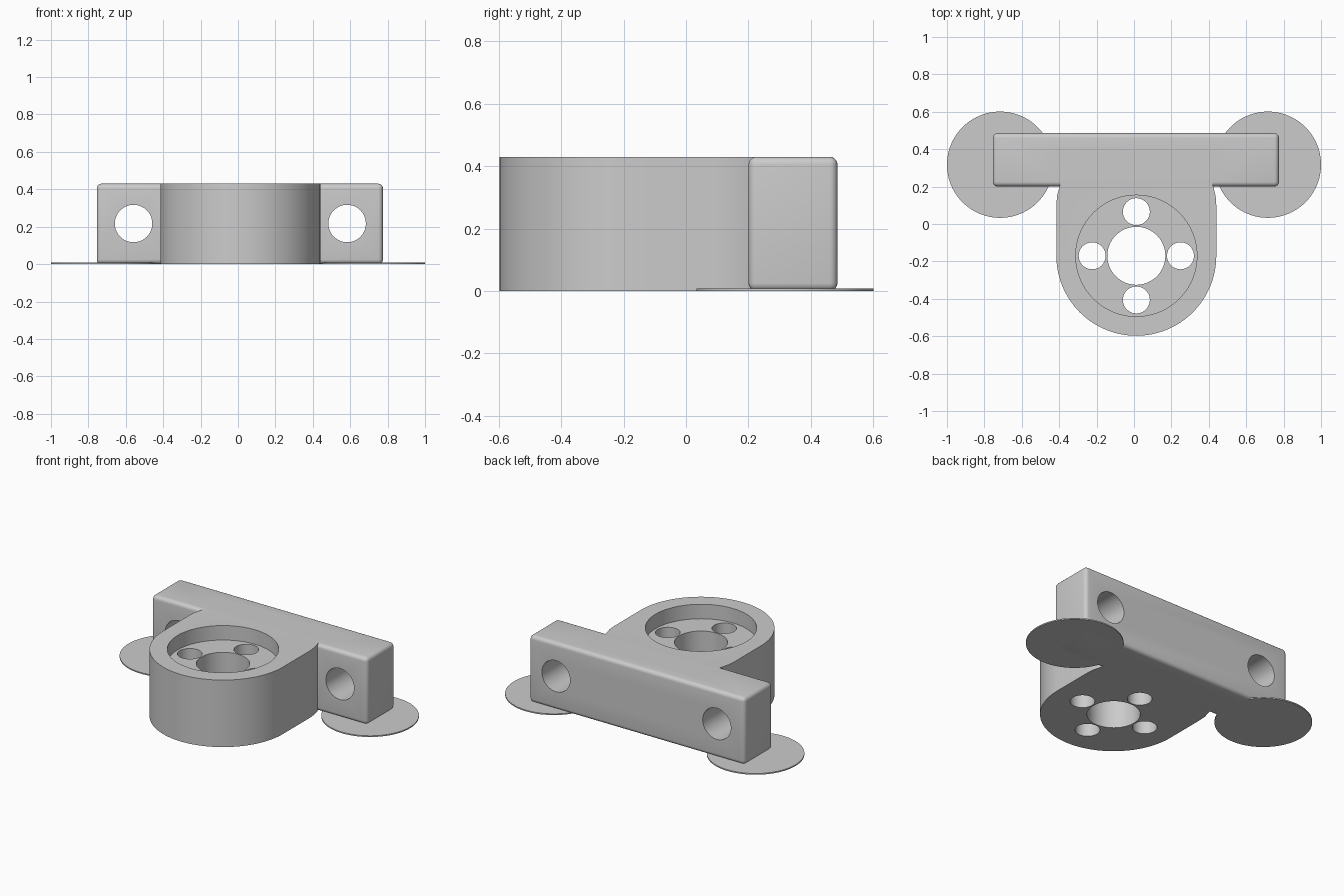
import bpy, bmesh
from math import pi, cos, sin, radians

cube = bpy.data.objects.get("Cube")
if cube:
    bpy.data.objects.remove(cube, do_unlink=True)

grey = bpy.data.materials.new("light grey")
grey.use_nodes = True
colour = (0.6, 0.6, 0.6, 1)
grey.diffuse_color = colour
grey.node_tree.nodes["Principled BSDF"].inputs["Base Color"].default_value = colour

CX, CY, H = 0.0125, -0.17, 0.43   # ring centre and overall height


def cylinder(name, r, loc, depth, along_y=False):
    bpy.ops.mesh.primitive_cylinder_add(vertices=96, radius=r, depth=depth, location=loc,
                                        rotation=(pi / 2 if along_y else 0, 0, 0))
    ob = bpy.context.object
    ob.name = name
    ob.data.materials.append(grey)
    return ob


def boolean(target, other, operation):
    mod = target.modifiers.new(operation.lower(), 'BOOLEAN')
    mod.operation, mod.object, mod.solver = operation, other, 'EXACT'
    bpy.ops.object.select_all(action='DESELECT')
    bpy.context.view_layer.objects.active = target
    target.select_set(True)
    bpy.ops.object.modifier_apply(modifier=mod.name)
    bpy.data.objects.remove(other, do_unlink=True)


def smooth(ob):
    bpy.ops.object.select_all(action='DESELECT')
    bpy.context.view_layer.objects.active = ob
    ob.select_set(True)
    bpy.ops.object.shade_smooth_by_angle(angle=radians(35))


# Rounded crossbar
bpy.ops.mesh.primitive_cube_add(size=1, location=(0.01, 0.343, H / 2))
bar = bpy.context.object
bar.name = "mount_body"
bar.scale = (1.53, 0.285, H)
bpy.ops.object.transform_apply(location=True, rotation=True, scale=True)
bar.data.materials.append(grey)
bev = bar.modifiers.new("round", 'BEVEL')
bev.width, bev.segments = 0.025, 5
bpy.ops.object.modifier_apply(modifier=bev.name)

# Round-nosed boss, easing inwards where it meets the bar
R = 0.4275
outline = [(CX + R * cos(pi + pi * i / 64), CY + R * sin(pi + pi * i / 64)) for i in range(65)]
neck = [(R, 0.10), (0.424, 0.15), (0.411, 0.2), (0.40, 0.24), (0.40, 0.4)]
outline += [(CX + x, y) for x, y in neck] + [(CX - x, y) for x, y in reversed(neck)]
bm = bmesh.new()
face = bm.faces.new([bm.verts.new((x, y, 0)) for x, y in outline])
top = bmesh.ops.extrude_face_region(bm, geom=[face])
bmesh.ops.translate(bm, vec=(0, 0, H), verts=[v for v in top["geom"] if isinstance(v, bmesh.types.BMVert)])
bmesh.ops.recalc_face_normals(bm, faces=bm.faces)
mesh = bpy.data.meshes.new("boss")
bm.to_mesh(mesh)
bm.free()
mesh.materials.append(grey)
boss = bpy.data.objects.new("boss", mesh)
bpy.context.collection.objects.link(boss)
boolean(bar, boss, 'UNION')

# Recessed seat, centre bore and four small bolt holes
boolean(bar, cylinder("seat_cutter", 0.324, (CX, CY, 0.337 + 0.2), 0.4), 'DIFFERENCE')
boolean(bar, cylinder("bore_cutter", 0.155, (CX, CY, 0.2), 1), 'DIFFERENCE')
for i in range(4):
    a = i * pi / 2
    spot = (CX + 0.236 * cos(a), CY + 0.236 * sin(a), 0.2)
    boolean(bar, cylinder("bolt_cutter", 0.072, spot, 1), 'DIFFERENCE')

# Mounting holes through the bar
for side in (-1, 1):
    boolean(bar, cylinder("mount_cutter", 0.1, (CX + side * 0.571, 0.343, 0.217), 0.5, True), 'DIFFERENCE')
smooth(bar)

# Thin brim discs under the bar ends
for side, label in ((1, "left"), (-1, "right")):
    smooth(cylinder(label + "_brim_disc", 0.284, (side * 0.716, 0.317, 0.004), 0.008))
